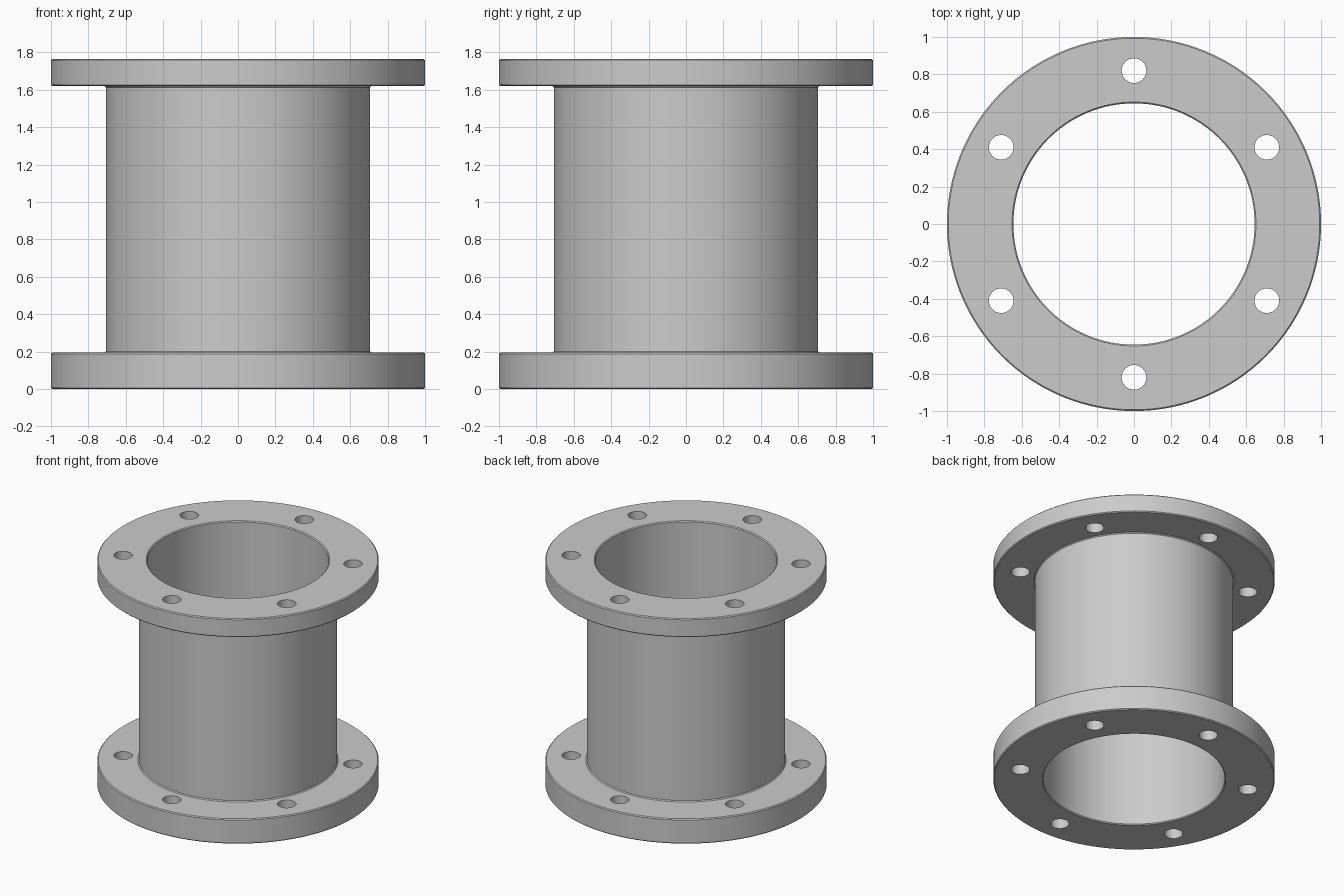
import bpy, bmesh, math
from mathutils import Matrix

cube = bpy.data.objects.get("Cube")
if cube:
    bpy.data.objects.remove(cube, do_unlink=True)

SIDES = 128
HEIGHT, BASE_TOP, RIM_BOTTOM = 1.765, 0.195, 1.62
BORE, TUBE, FLANGE = 0.645, 0.705, 1.0
EDGE = 0.007          # small chamfer on the flange edges
HOLE_RADIUS, HOLE_CIRCLE, HOLE_COUNT = 0.066, 0.82, 6

steel = bpy.data.materials.new("grey steel")
steel.use_nodes = True
colour = (0.6, 0.6, 0.6, 1)
steel.diffuse_color = colour
steel.node_tree.nodes["Principled BSDF"].inputs["Base Color"].default_value = colour


def finish(name, bm):
    bmesh.ops.recalc_face_normals(bm, faces=bm.faces)
    mesh = bpy.data.meshes.new(name)
    bm.to_mesh(mesh)
    bm.free()
    mesh.materials.append(steel)
    obj = bpy.data.objects.new(name, mesh)
    bpy.context.collection.objects.link(obj)
    return obj


def flange_side(low, high):
    """Outer profile of one flange, with chamfered rims."""
    return [(FLANGE - EDGE, low), (FLANGE, low + EDGE),
            (FLANGE, high - EDGE), (FLANGE - EDGE, high)]


# Pipe wall and both flanges turned from one closed profile
profile = [(BORE, EDGE), (BORE + EDGE, 0)]
profile += flange_side(0, BASE_TOP)
profile += [(TUBE + EDGE, BASE_TOP), (TUBE, BASE_TOP + EDGE),
            (TUBE, RIM_BOTTOM - EDGE), (TUBE + EDGE, RIM_BOTTOM)]
profile += flange_side(RIM_BOTTOM, HEIGHT)
profile += [(BORE + EDGE, HEIGHT), (BORE, HEIGHT - EDGE)]

bm = bmesh.new()
rings = []
for i in range(SIDES):
    a = math.tau * i / SIDES
    rings.append([bm.verts.new((r * math.cos(a), r * math.sin(a), z)) for r, z in profile])
for i, ring in enumerate(rings):
    following = rings[(i + 1) % SIDES]
    for j in range(len(profile)):
        k = (j + 1) % len(profile)
        bm.faces.new((ring[j], following[j], following[k], ring[k]))
pipe = finish("flanged_pipe", bm)

# Bolt hole cutters, long enough to pass through both flanges
bm = bmesh.new()
for i in range(HOLE_COUNT):
    turn = Matrix.Rotation(math.tau * (i + 0.5) / HOLE_COUNT, 4, "Z")
    place = Matrix.Translation((HOLE_CIRCLE, 0, HEIGHT / 2))
    bmesh.ops.create_cone(bm, cap_ends=True, segments=32, radius1=HOLE_RADIUS,
                          radius2=HOLE_RADIUS, depth=HEIGHT + 0.2, matrix=turn @ place)
cutter = finish("bolt_hole_cutter", bm)
cutter.hide_render = True
cutter.hide_set(True)

drill = pipe.modifiers.new("bolt holes", "BOOLEAN")
drill.operation = "DIFFERENCE"
drill.solver = "EXACT"
drill.object = cutter

# Apply the holes, then shade the round walls smooth
bpy.ops.object.select_all(action="DESELECT")
bpy.context.view_layer.objects.active = pipe
pipe.select_set(True)
bpy.ops.object.modifier_apply(modifier=drill.name)
bpy.data.objects.remove(cutter, do_unlink=True)
bpy.ops.object.shade_smooth_by_angle(angle=math.radians(30))
